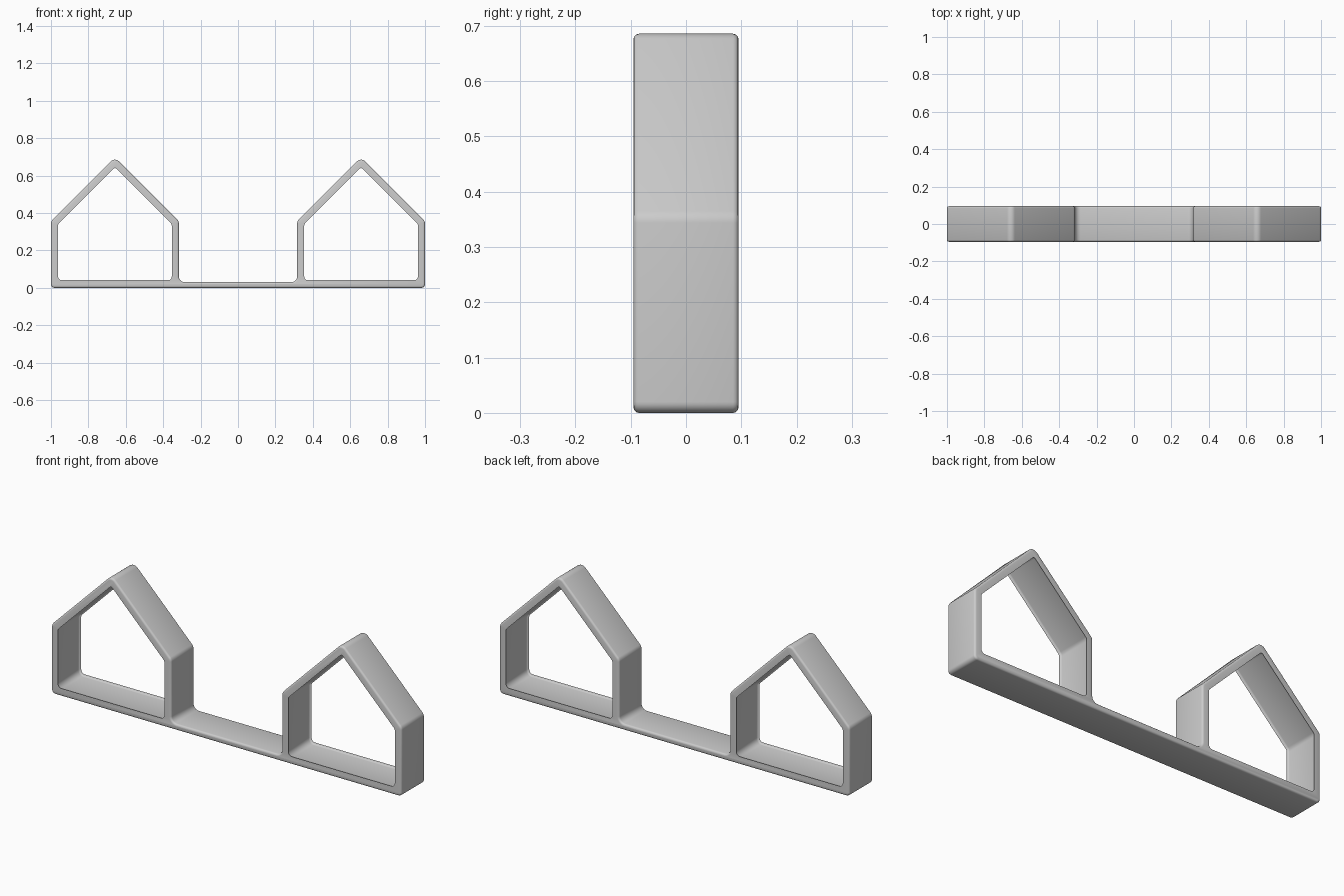
import bpy
import bmesh
import math
from mathutils import Vector

cube = bpy.data.objects.get("Cube")
if cube:
    bpy.data.objects.remove(cube, do_unlink=True)

HALF_DEPTH = 0.095
EDGE = 0.01          # rounding of the front and back rims
WALL = 0.028
BASE = 0.031
CENTRE, HALF = 0.658, 0.342   # house centre and half width
EAVE = 0.356


def rounded(corners, steps=6):
    """Replace each (x, z, radius) corner by a tangent arc."""
    points = []
    for i, (x, z, r) in enumerate(corners):
        p = Vector((x, z))
        a = (Vector(corners[i - 1][:2]) - p).normalized()
        b = (Vector(corners[(i + 1) % len(corners)][:2]) - p).normalized()
        half = a.angle(b) / 2
        centre = p + (a + b).normalized() * r / math.sin(half)
        reach = r / math.tan(half)
        start = (p + a * reach - centre).normalized()
        end = (p + b * reach - centre).normalized()
        points += [centre + start.slerp(end, k / steps) * r for k in range(steps + 1)]
    return points


def mirrored(corners):
    return [(-x, z, r) for x, z, r in reversed(corners)]


# Outline: one house on each end of a flat bar
house = [(CENTRE + HALF, 0, 0.02), (CENTRE + HALF, EAVE, 0.03),
         (CENTRE, EAVE + HALF, 0.03),
         (CENTRE - HALF, EAVE, 0.03), (CENTRE - HALF, BASE, 0.03)]

# House opening, kept one wall thickness inside the outline
inner = HALF - WALL
inner_eave = EAVE - WALL * math.tan(math.radians(22.5))
opening = [(CENTRE + inner, BASE, 0.03), (CENTRE + inner, inner_eave, 0.03),
           (CENTRE, inner_eave + inner, 0.02),
           (CENTRE - inner, inner_eave, 0.03), (CENTRE - inner, BASE, 0.03)]

# Filled profile, extruded with rounded rims
curve = bpy.data.curves.new("double_house_frame", "CURVE")
curve.dimensions = "2D"
curve.fill_mode = "BOTH"
curve.extrude = HALF_DEPTH - EDGE
curve.bevel_depth = EDGE
curve.bevel_resolution = 2
curve.offset = -EDGE
for loop in (house + mirrored(house), opening, mirrored(opening)):
    points = rounded(loop)
    spline = curve.splines.new("POLY")
    spline.points.add(len(points) - 1)
    for point, p in zip(spline.points, points):
        point.co = (p.x, p.y, 0, 1)
    spline.use_cyclic_u = True

frame = bpy.data.objects.new("double_house_frame", curve)
bpy.context.collection.objects.link(frame)
frame.rotation_euler.x = math.pi / 2
bpy.ops.object.select_all(action="DESELECT")
frame.select_set(True)
bpy.context.view_layer.objects.active = frame
bpy.ops.object.convert(target="MESH")
frame = bpy.context.object
bpy.ops.object.transform_apply(location=False, rotation=True, scale=False)

# Join the caps to the rims
bm = bmesh.new()
bm.from_mesh(frame.data)
bmesh.ops.remove_doubles(bm, verts=bm.verts, dist=0.0002)
bmesh.ops.recalc_face_normals(bm, faces=bm.faces)
bm.to_mesh(frame.data)
bm.free()

# Plain grey finish
grey = bpy.data.materials.new("light_grey")
grey.use_nodes = True
colour = (0.6, 0.6, 0.6, 1)
grey.diffuse_color = colour
grey.node_tree.nodes["Principled BSDF"].inputs["Base Color"].default_value = colour
frame.data.materials.clear()
frame.data.materials.append(grey)
bpy.ops.object.shade_smooth_by_angle(angle=math.radians(35))
